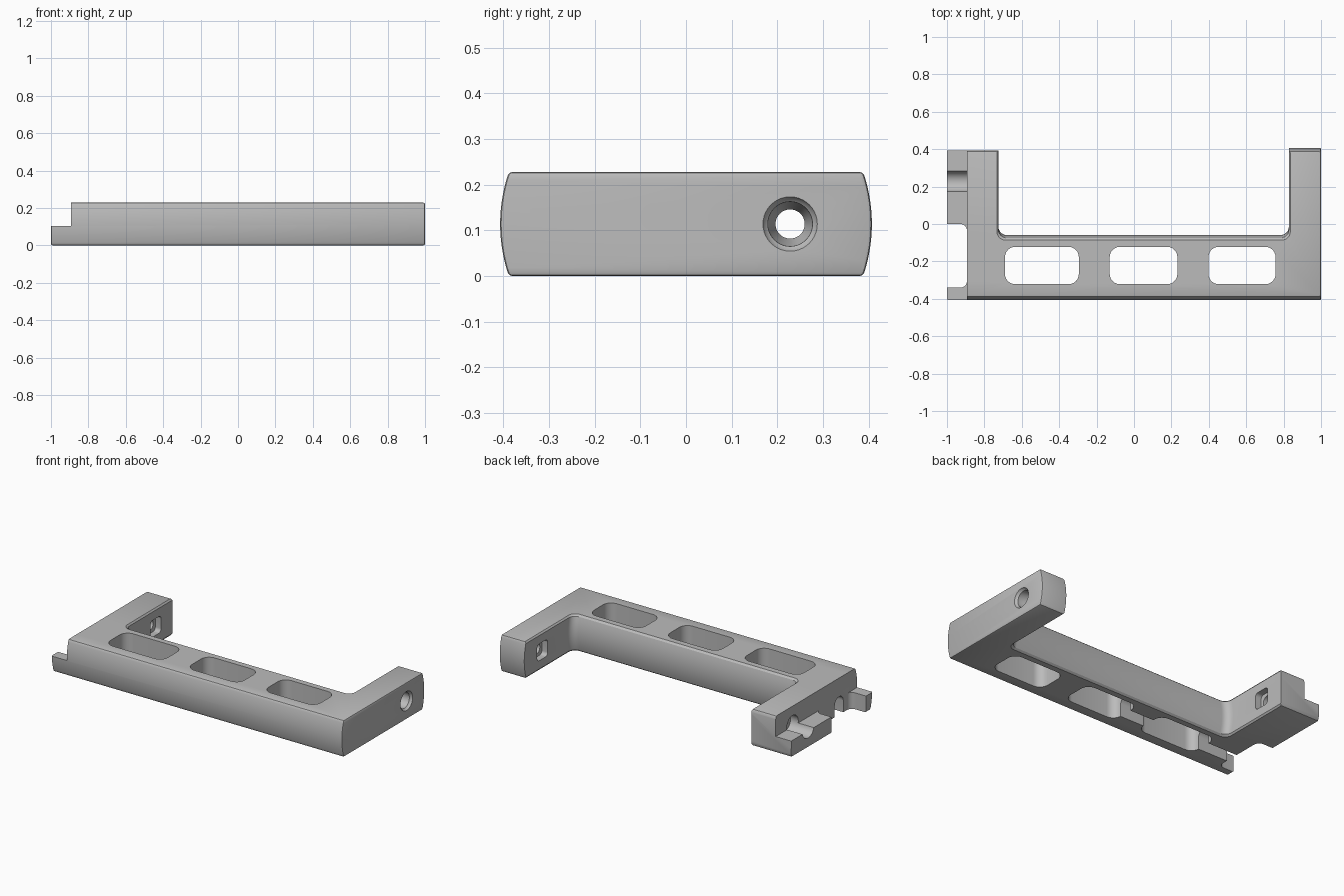
import bpy, bmesh
from math import sin, cos, pi, radians
from mathutils import Vector

cube = bpy.data.objects.get("Cube")
if cube:
    bpy.data.objects.remove(cube, do_unlink=True)

H = 0.228        # overall height
MID = H / 2

metal = bpy.data.materials.new("matte grey")
metal.use_nodes = True
GREY = (0.5, 0.5, 0.5, 1)
metal.diffuse_color = GREY
metal.node_tree.nodes["Principled BSDF"].inputs["Base Color"].default_value = GREY


def loft(name, rings):
    """Solid through a list of equal-length point rings."""
    bm = bmesh.new()
    rows = [[bm.verts.new(p) for p in ring] for ring in rings]
    n = len(rows[0])
    for a, b in zip(rows, rows[1:]):
        for i in range(n):
            j = (i + 1) % n
            bm.faces.new((a[i], a[j], b[j], b[i]))
    bm.faces.new(rows[0][::-1])
    bm.faces.new(rows[-1])
    bmesh.ops.recalc_face_normals(bm, faces=bm.faces)
    mesh = bpy.data.meshes.new(name)
    bm.to_mesh(mesh)
    bm.free()
    mesh.materials.append(metal)
    obj = bpy.data.objects.new(name, mesh)
    bpy.context.collection.objects.link(obj)
    return obj


def rounded(a0, a1, b0, b1, r, steps=6):
    """Rounded rectangle as 2D points."""
    pts = []
    corners = ((a1 - r, b1 - r), (a0 + r, b1 - r), (a0 + r, b0 + r), (a1 - r, b0 + r))
    for k, (ca, cb) in enumerate(corners):
        for i in range(steps + 1):
            t = (k + i / steps) * pi / 2
            pts.append((ca + r * cos(t), cb + r * sin(t)))
    return pts


def circle(cy, cz, r, n=40):
    return [(cy + r * cos(2 * pi * i / n), cz + r * sin(2 * pi * i / n)) for i in range(n)]


def along_x(name, sections):
    return loft(name, [[(x, y, z) for y, z in pts] for x, pts in sections])


def along_z(name, sections):
    return loft(name, [[(x, y, z) for x, y in pts] for z, pts in sections])


def apply(obj, kind, **settings):
    mod = obj.modifiers.new(kind.title(), kind)
    for key, value in settings.items():
        setattr(mod, key, value)
    bpy.context.view_layer.objects.active = obj
    bpy.ops.object.modifier_apply(modifier=mod.name)


def cut(obj, cutter):
    apply(obj, 'BOOLEAN', operation='DIFFERENCE', solver='EXACT', object=cutter)
    bpy.data.objects.remove(cutter, do_unlink=True)


def bulge(z):
    """Sideways crown of the long faces."""
    return 0.019 * (1 - ((z - MID) / MID) ** 2)


# Main body: crowned bar section
levels = [H * i / 14 for i in range(15)]
side = [(0.388 + bulge(z), z) for z in levels]
section = side + [(-y, z) for y, z in reversed(side)]
frame = along_x("bracket_frame", [(-1, section), (1, section)])
apply(frame, 'BEVEL', width=0.008, segments=2, limit_method='ANGLE', angle_limit=radians(40))

# Opening between the arms, with crowned inner beam face and eased edges
opening = []
for z in [-0.02, 0, 0.01] + levels[1:-1] + [H - 0.01, H, H + 0.02]:
    zc = min(max(z, 0), H)
    ease = max(0, 0.01 - min(zc, H - zc)) * 0.8
    opening.append((z, rounded(-0.725 - ease, 0.828 + ease,
                               -0.078 + bulge(zc) - ease, 0.6, 0.045)))
cut(frame, along_z("opening_cutter", opening))

# Flat back end of the hinge arm
flat = rounded(-1.2, -0.6, 0.394, 0.6, 0.01, 2)
cut(frame, along_z("flat_end_cutter", [(-0.1, flat), (0.4, flat)]))

# Lightening slots in the beam
for x0, x1 in ((-0.69, -0.295), (-0.13, 0.232), (0.398, 0.757)):
    slot = rounded(x0, x1, -0.322, -0.122, 0.055)
    cut(frame, along_z("slot_cutter", [(-0.1, slot), (0.4, slot)]))

# Low ledge at the end, with a gap in the middle
step = [(-0.6, 0.102), (0.6, 0.102), (0.6, 0.5), (-0.6, 0.5)]
cut(frame, along_x("step_cutter", [(-1.2, step), (-0.893, step)]))
gap = rounded(-1.3, -0.893, -0.34, 0.0, 0.035)
cut(frame, along_z("gap_cutter", [(-0.1, gap), (0.4, gap)]))

# Cross hole through both arms, countersunk outside
PY = 0.228


def bore(*stations):
    cut(frame, along_x("bore_cutter", [(x, circle(PY, MID, r)) for x, r in stations]))


bore((-1.2, 0.032), (1.2, 0.032))
bore((-1.2, 0.056), (-0.84, 0.056))
bore((0.9, 0.032), (0.93, 0.047), (0.985, 0.049), (0.99, 0.055), (1.001, 0.06), (1.1, 0.06))

# Square nut pockets on the inner arm faces
pocket = rounded(PY - 0.052, PY + 0.052, MID - 0.052, MID + 0.052, 0.022)
for x0, x1 in ((-0.765, -0.6), (0.7, 0.868)):
    cut(frame, along_x("pocket_cutter", [(x0, pocket), (x1, pocket)]))

# Underside channel from the ledge end to the middle slot
channel = rounded(-PY - 0.042, -PY + 0.042, -0.1, 0.112, 0.04)
cut(frame, along_x("channel_cutter", [(-1.2, channel), (-0.08, channel)]))

# Smooth the curved faces, keep edges crisp
bpy.ops.object.select_all(action='DESELECT')
frame.select_set(True)
bpy.context.view_layer.objects.active = frame
bpy.ops.object.shade_smooth_by_angle(angle=radians(30))
